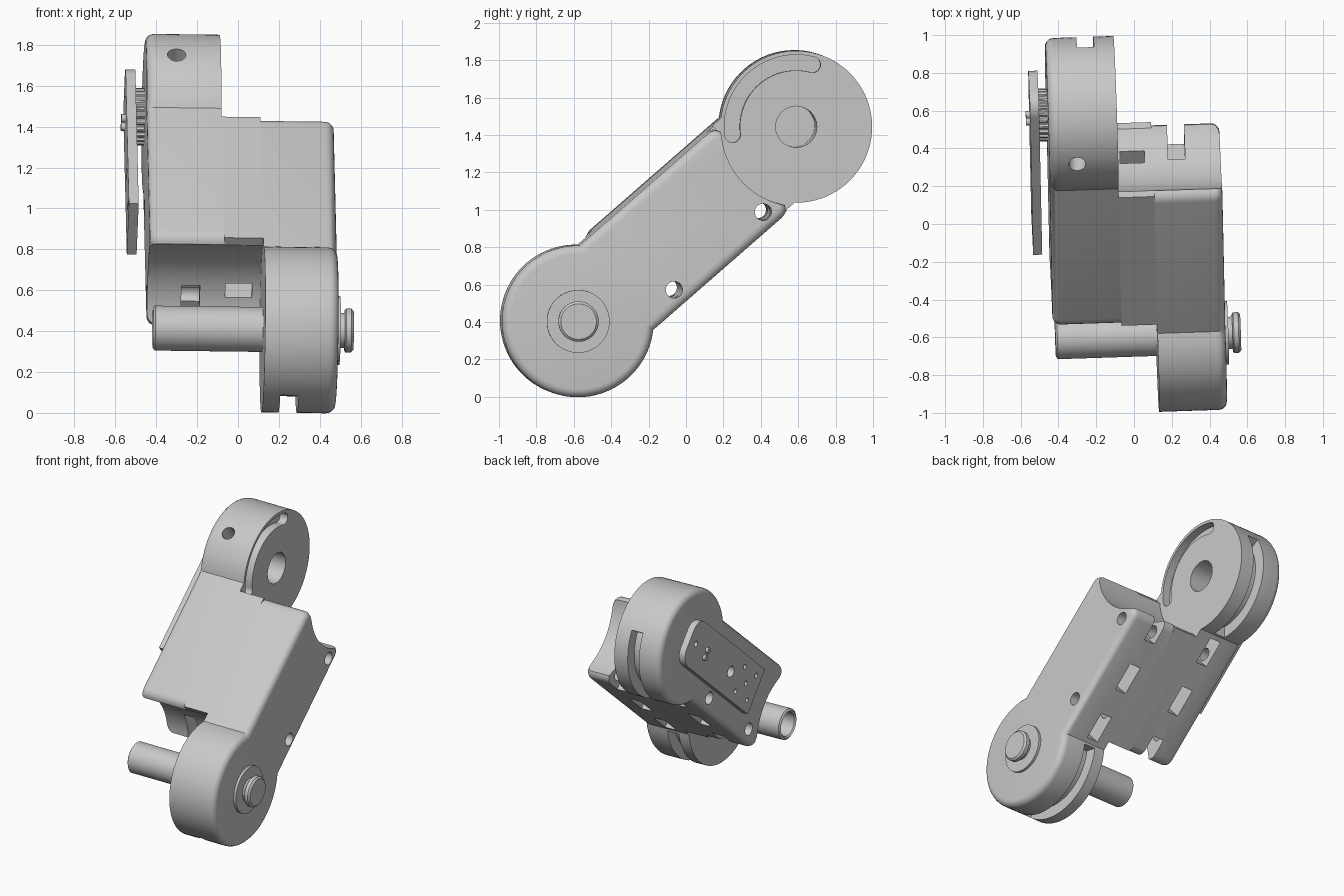
import bpy, bmesh
from math import sin, cos, pi, radians, degrees, asin, sqrt
from mathutils import Matrix

cube = bpy.data.objects.get("Cube")
if cube:
    bpy.data.objects.remove(cube)

grey = bpy.data.materials.new("light grey plastic")
grey.use_nodes = True
grey.diffuse_color = (0.58, 0.58, 0.58, 1)
grey.node_tree.nodes["Principled BSDF"].inputs["Base Color"].default_value = (0.58, 0.58, 0.58, 1)

# Local frame: x sideways, y along the arm, z across it
L, R, HALF = 0.786, 0.406, 0.3
OUT_L, IN_L, IN_R, OUT_R = -0.447, -0.083, 0.107, 0.467
PLACE = (Matrix.Translation((0, 0, 0.926)) @ Matrix.Rotation(0.033, 4, 'Z')
         @ Matrix.Rotation(0.013, 4, 'Y') @ Matrix.Rotation(radians(41.1), 4, 'X'))


def arc(u, v, r, a0, a1, n):
    return [(u + r * cos(radians(a0 + (a1 - a0) * i / n)),
             v + r * sin(radians(a0 + (a1 - a0) * i / n))) for i in range(n + 1)]


def circle(u, v, r, n=64):
    return arc(u, v, r, 0, 360, n)[:-1]


def rect(u0, u1, v0, v1):
    return [(u0, v0), (u1, v0), (u1, v1), (u0, v1)]


def make(name, bm):
    bmesh.ops.recalc_face_normals(bm, faces=bm.faces)
    mesh = bpy.data.meshes.new(name)
    bm.to_mesh(mesh)
    bm.free()
    mesh.materials.append(grey)
    ob = bpy.data.objects.new(name, mesh)
    bpy.context.collection.objects.link(ob)
    return ob


def fill_prism(bm, pts, x0, x1):
    a = [bm.verts.new((x0, u, v)) for u, v in pts]
    b = [bm.verts.new((x1, u, v)) for u, v in pts]
    bm.faces.new(a)
    bm.faces.new(b)
    for i in range(len(pts)):
        j = (i + 1) % len(pts)
        bm.faces.new((a[i], a[j], b[j], b[i]))
    bmesh.ops.recalc_face_normals(bm, faces=bm.faces)


def prism(name, pts, x0, x1):
    """Outline in the arm plane, extruded sideways."""
    bm = bmesh.new()
    fill_prism(bm, pts, x0, x1)
    return make(name, bm)


def rounded_half(name, side, x_in, x_out, radius=0.045, steps=5):
    """Disc running into a bar, built from stacked, shrinking outlines."""
    sign = 1 if x_out > x_in else -1
    levels = [(x_in, 0)]
    for i in range(steps + 1):
        t = pi / 2 * i / steps
        levels.append((x_out - sign * radius * (1 - sin(t)), radius * (1 - cos(t))))
    bm = bmesh.new()
    rings = [[bm.verts.new((x, side * u, v)) for u, v in half_outline(inset)]
             for x, inset in levels]
    n = len(rings[0])
    for low, high in zip(rings, rings[1:]):
        for i in range(n):
            j = (i + 1) % n
            bm.faces.new((low[i], low[j], high[j], high[i]))
    bm.faces.new(rings[0])
    bm.faces.new(rings[-1])
    return make(name, bm)


def half_outline(inset):
    r, h = R - inset, HALF - inset
    a = 180 - degrees(asin(h / r))
    c = 0.06 - inset
    return (arc(L, 0, r, -a, a, 64) + arc(-0.4, HALF - 0.06, c, 90, 180, 5)
            + arc(-0.4, 0.06 - HALF, c, 180, 270, 5))


def lathe(name, profile, u, n=48):
    """Spin (x, radius) points about the sideways axis."""
    bm = bmesh.new()
    verts = [bm.verts.new((x, u + r, 0)) for x, r in profile]
    edges = [bm.edges.new(p) for p in zip(verts, verts[1:])]
    bmesh.ops.spin(bm, geom=verts + edges, cent=(0, u, 0), axis=(1, 0, 0),
                   angle=2 * pi, steps=n)
    bmesh.ops.remove_doubles(bm, verts=bm.verts, dist=1e-4)
    return make(name, bm)


def combine(ob, other, op='DIFFERENCE'):
    mod = ob.modifiers.new("cut", 'BOOLEAN')
    mod.operation, mod.solver, mod.object = op, 'EXACT', other
    bpy.context.view_layer.update()
    result = bpy.data.meshes.new_from_object(
        ob.evaluated_get(bpy.context.evaluated_depsgraph_get()))
    ob.modifiers.clear()
    ob.data = result
    bpy.data.objects.remove(other)


# Housing parts: two mirrored arm halves and a middle block
near_half = rounded_half("near_half", -1, IN_R, OUT_R)
far_half = rounded_half("far_half", 1, IN_L, OUT_L)
middle = prism("middle_block", rect(-0.45, 0.45, -HALF, HALF), IN_L, IN_R)
housing = [near_half, far_half, middle]


def carve(targets, pts, x0, x1):
    for ob in targets:
        combine(ob, prism("cutter", pts, x0, x1))


# Concave seats for the neighbouring discs
carve([near_half, middle], circle(L, 0, 0.42, 96), -0.6, 0.7)
carve([far_half, middle], circle(-L, 0, 0.42, 96), -0.7, 0.6)

# Strap grooves round the discs, notches and slots underneath
for s, half in ((1, far_half), (-1, near_half)):
    ring = arc(L, 0, 0.325, -130, -11, 32) + arc(L, 0, 0.47, -11, -130, 32)
    x0, x1 = -0.235 * s - 0.045, -0.235 * s + 0.045
    carve([half], [(s * u, v) for u, v in ring], x0, x1)
    carve([half], rect(-0.1, 0.1, -0.4, -0.12), x0, x1)
    carve([half], rect(0.29, 0.48, -0.4, -0.08), x0, x1)
    carve([half], rect(-0.48, -0.29, -0.4, -0.08), x0, x1)

# Cable channel and cross bolt holes
carve([middle], rect(-0.6, 0.6, -0.14, -0.065), -0.065, 0.065)
for u in (0.344, -0.288):
    carve(housing, circle(u, -0.21, 0.045, 24), -0.7, 0.7)

# Bore, curved stop pocket and radial hole in the upper disc
carve([far_half], circle(L, 0, 0.11), -0.6, 0.1)
tip = [(L + 0.343 * cos(radians(a)), 0.343 * sin(radians(a))) for a in (34, 146)]
pocket = (arc(L, 0, 0.385, 34, 146, 40) + arc(*tip[1], 0.042, 146, 326, 10)[1:-1]
          + arc(L, 0, 0.301, 146, 34, 40) + arc(*tip[0], 0.042, 214, 394, 10)[1:-1])
carve([far_half], pocket, IN_L - 0.06, 0.1)
bm = bmesh.new()
bmesh.ops.create_cone(bm, cap_ends=True, segments=24, radius1=0.045, radius2=0.045, depth=0.3,
                      matrix=Matrix.Translation((-0.3, L, 0.37)))
combine(far_half, make("radial_hole", bm))

# Pivot pin with flange, retaining head and hollow end
pin = lathe("pivot_pin", [(-0.3, 0), (-0.3, 0.085), (-0.42, 0.085), (-0.43, 0.095), (-0.42, 0.11),
                          (0.12, 0.11), (0.12, 0)], -L)
head = lathe("pin_head", [(0.46, 0), (0.46, 0.168), (0.485, 0.168), (0.485, 0.085),
                          (0.508, 0.085), (0.508, 0.1), (0.515, 0.108), (0.54, 0.108),
                          (0.552, 0.095), (0.552, 0)], -L)

# Toothed hub behind the drive plate
teeth = []
for i in range(96):
    r = 0.14 if i % 4 < 2 else 0.13
    teeth.append((L + r * cos(i * pi / 48), r * sin(i * pi / 48)))
hub = prism("drive_hub", teeth, -0.495, -0.44)

# Drive plate with rounded outer end and its holes
W = 0.165
outline = ([(-0.05, W), (-0.05, -W)] + arc(0.91, -W + 0.1, 0.1, -90, 0, 10)
           + arc(0.91, W - 0.1, 0.1, 0, 90, 10))
plate = prism("drive_plate", outline, -0.54, -0.492)
holes = [(0.36, 0, 0.04), (0.92, 0, 0.02), (0.12, 0, 0.017)]
holes += [(u, v, 0.017) for u in (0.03, 0.21) for v in (-0.09, 0.09)]
for u, v, r in holes:
    carve([plate], circle(u, v, r, 20), -0.6, -0.45)

# Plate screws
screws = [prism("plate_screw", circle(L - 0.03, v, 0.02, 16), -0.56, -0.5) for v in (-0.04, 0.015)]

# Tilt everything into place and shade
for ob in housing + [pin, head, hub, plate] + screws:
    ob.data.transform(PLACE)
    bpy.ops.object.select_all(action='DESELECT')
    ob.select_set(True)
    bpy.context.view_layer.objects.active = ob
    bpy.ops.object.shade_smooth_by_angle(angle=radians(30))
